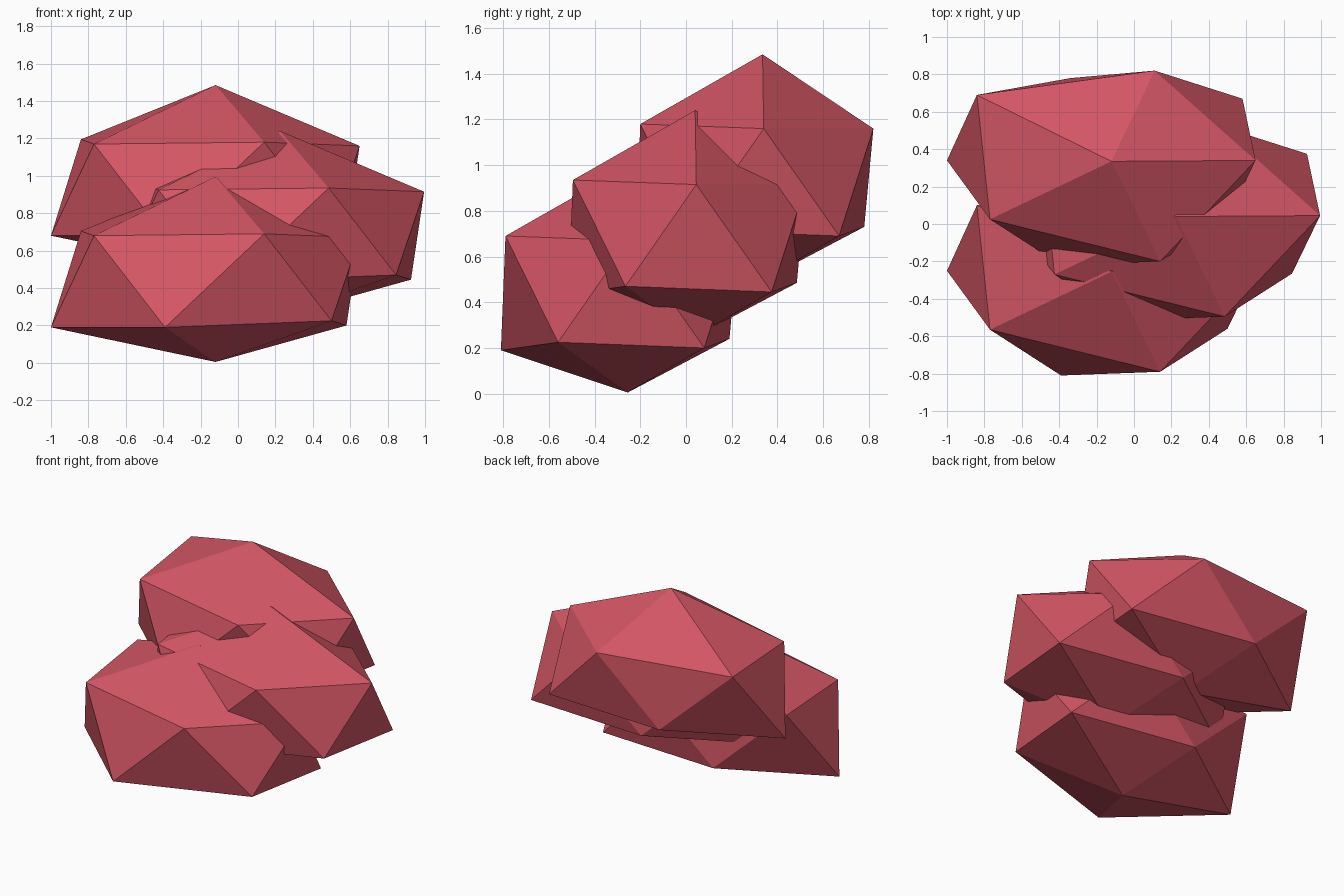
import bpy
import bmesh
from mathutils import Vector

cube = bpy.data.objects.get("Cube")
if cube:
    bpy.data.objects.remove(cube, do_unlink=True)

# Single matte red
red = bpy.data.materials.new("rose_red")
red.use_nodes = True
colour = (0.66, 0.094, 0.13, 1)
red.diffuse_color = colour
red.node_tree.nodes["Principled BSDF"].inputs["Base Color"].default_value = colour

# Irregular twenty-sided lump: poles and two five-point rings
poles = [(-0.12, -0.255, 0.005), (-0.12, -0.255, 0.995)]
lower_ring = [(0.5, -0.56, 0.225), (-0.39, -0.81, 0.19), (-1.0, -0.25, 0.19),
              (-0.34, 0.19, 0.24), (0.58, 0.08, 0.2)]
upper_ring = [(0.14, -0.79, 0.69), (-0.77, -0.565, 0.68), (-0.84, 0.1, 0.705),
              (0.11, 0.23, 0.67), (0.65, -0.25, 0.67)]

bm = bmesh.new()
for point in poles + lower_ring + upper_ring:
    bm.verts.new(point)
bmesh.ops.convex_hull(bm, input=bm.verts[:])
bmesh.ops.recalc_face_normals(bm, faces=bm.faces[:])
lump = bpy.data.meshes.new("lump")
bm.to_mesh(lump)
bm.free()
lump.materials.append(red)

# Three overlapping lumps climbing toward the back
step = Vector((0, 0.295, 0.245))
for i, name in enumerate(("front_lump", "middle_lump", "back_lump")):
    obj = bpy.data.objects.new(name, lump)
    obj.location = step * i + Vector((0.345 if i == 1 else 0, 0, 0))
    bpy.context.collection.objects.link(obj)
